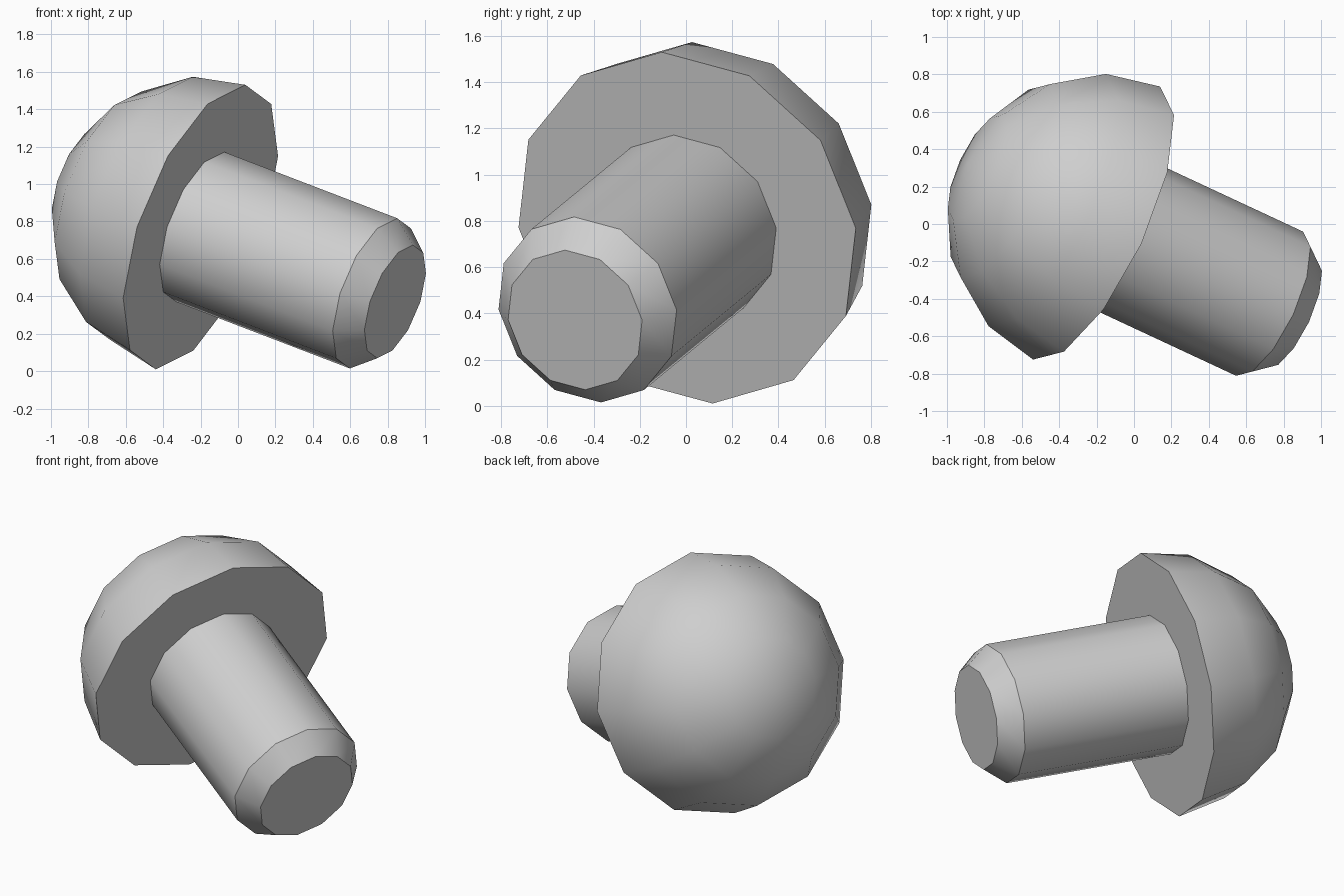
import bpy, bmesh
from math import sin, cos, pi, radians
from mathutils import Vector, Matrix

cube = bpy.data.objects.get("Cube")
if cube:
    bpy.data.objects.remove(cube, do_unlink=True)

SIDES = 12
HEAD_R, SHAFT_R, TIP_R = 0.805, 0.425, 0.32
CHAMFER_START, TIP = 1.08, 1.215

# Tilted frame: Z runs down the shaft, X points at one corner of the rim
axis = Vector((0.856, -0.399, -0.328)).normalized()
corner = Vector((0.298, -0.137, 0.944))
corner = (corner - axis * corner.dot(axis)).normalized()
frame = Matrix((corner, axis.cross(corner), axis)).transposed().to_4x4()
frame.translation = (-0.2, 0.005, 0.77)

grey = bpy.data.materials.new("light grey")
grey.use_nodes = True
grey.diffuse_color = (0.62, 0.62, 0.62, 1)
grey.node_tree.nodes["Principled BSDF"].inputs["Base Color"].default_value = grey.diffuse_color


def lathe(name, profile):
    """Turn (radius, height) points around the tilted axis into a closed solid."""
    bm = bmesh.new()
    rings = []
    for r, h in profile:
        if r < 1e-5:
            rings.append([bm.verts.new((0, 0, h))] * SIDES)
        else:
            rings.append([bm.verts.new((r * cos(2 * pi * i / SIDES),
                                        r * sin(2 * pi * i / SIDES), h))
                          for i in range(SIDES)])
    for low, high in zip(rings, rings[1:]):
        for i in range(SIDES):
            j = (i + 1) % SIDES
            corners = dict.fromkeys((low[i], low[j], high[j], high[i]))
            bm.faces.new(list(corners))
    # Flat caps on open ends
    for r, ring in ((profile[0][0], rings[0]), (profile[-1][0], rings[-1])):
        if r > 1e-5:
            bm.faces.new(ring)
    bm.transform(frame)
    bmesh.ops.recalc_face_normals(bm, faces=bm.faces)
    mesh = bpy.data.meshes.new(name)
    bm.to_mesh(mesh)
    bm.free()
    mesh.materials.append(grey)
    obj = bpy.data.objects.new(name, mesh)
    bpy.context.collection.objects.link(obj)
    bpy.ops.object.select_all(action='DESELECT')
    obj.select_set(True)
    bpy.context.view_layer.objects.active = obj
    bpy.ops.object.shade_smooth_by_angle(angle=radians(33))
    return obj


# Domed head: four bands from the pole to the flat rim
lathe("domed_head", [(HEAD_R * sin(k * pi / 8), -HEAD_R * cos(k * pi / 8)) for k in range(5)])

# Shaft with a chamfered tip, seated slightly inside the head
lathe("shaft", [(SHAFT_R, -0.02), (SHAFT_R, CHAMFER_START), (TIP_R, TIP)])
